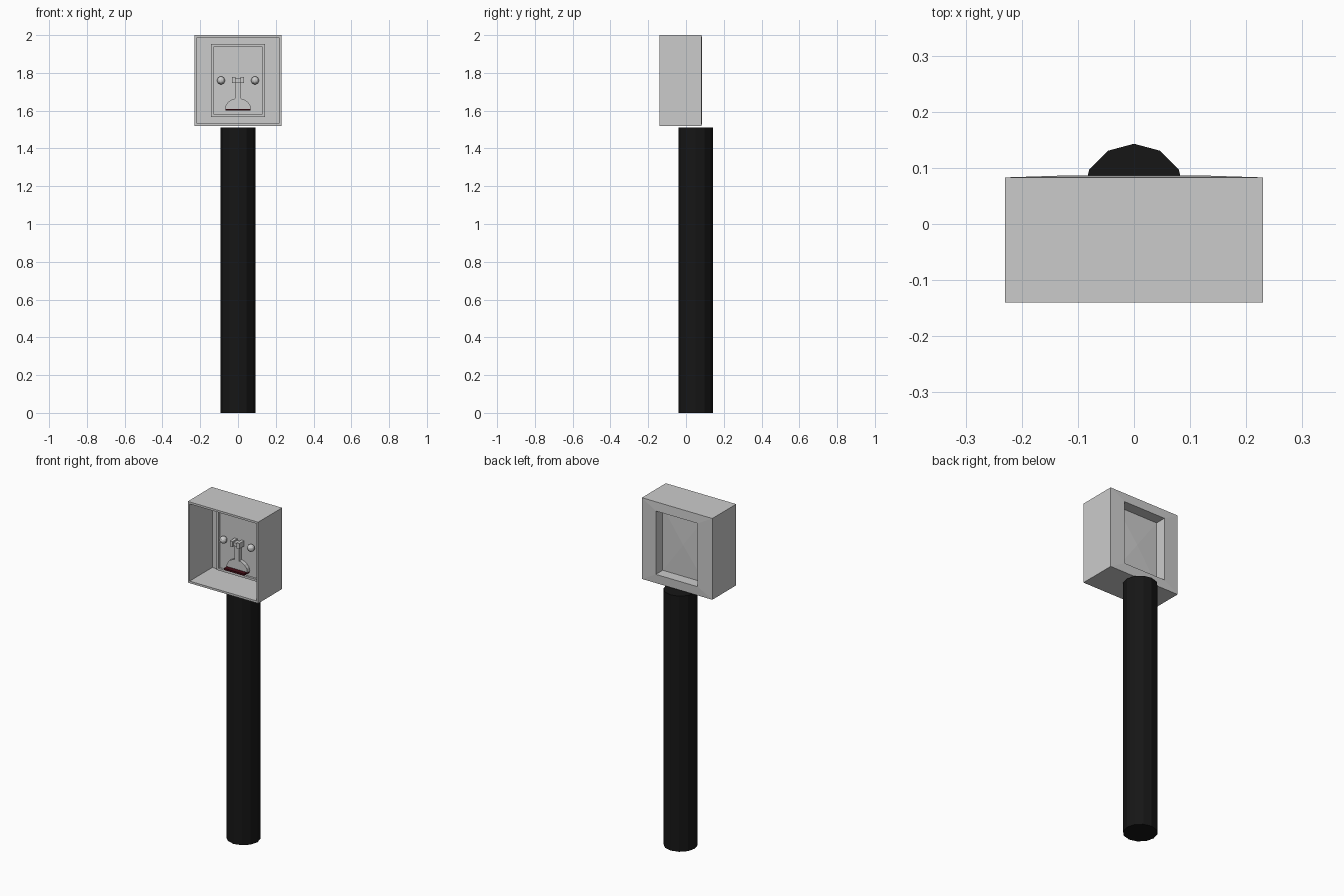
import bpy, bmesh, math
from mathutils import Matrix

if "Cube" in bpy.data.objects:
    bpy.data.objects.remove(bpy.data.objects["Cube"])


def finish(name, bm, mat=None):
    bmesh.ops.recalc_face_normals(bm, faces=bm.faces)
    me = bpy.data.meshes.new(name)
    bm.to_mesh(me)
    bm.free()
    ob = bpy.data.objects.new(name, me)
    bpy.context.collection.objects.link(ob)
    if mat:
        me.materials.append(mat)
    return ob


def material(name, col):
    m = bpy.data.materials.new(name)
    m.diffuse_color = (*col, 1)
    m.use_nodes = True
    m.node_tree.nodes["Principled BSDF"].inputs["Base Color"].default_value = m.diffuse_color
    return m


def block(name, x0, x1, y0, y1, z0, z1, mat=None):
    bm = bmesh.new()
    mx = (Matrix.Translation(((x0 + x1) / 2, (y0 + y1) / 2, (z0 + z1) / 2))
          @ Matrix.Diagonal((x1 - x0, y1 - y0, z1 - z0, 1)))
    bmesh.ops.create_cube(bm, size=1, matrix=mx)
    return finish(name, bm, mat)


black = material("black", (0.008, 0.008, 0.008))
dark_red = material("dark_red", (0.06, 0.004, 0.008))
CZ = 1.76

# Pole: 12-sided cylinder
bm = bmesh.new()
bmesh.ops.create_cone(bm, cap_ends=True, segments=12, radius1=0.092, radius2=0.092, depth=1.51,
                      matrix=Matrix.Translation((0, 0.051, 0.755)))
finish("pole", bm, black)

# Open box with a sunken back and a raised face panel: skinned rectangular loops
# each loop is half width, half height, y
loops = [(0.137, 0.187, 0.022), (0.137, 0.187, 0.086), (0.23, 0.24, 0.083),
         (0.23, 0.24, -0.14), (0.218, 0.228, -0.14), (0.218, 0.228, 0.072),
         (0.142, 0.194, 0.072), (0.142, 0.194, 0.0), (0.127, 0.181, 0.0),
         (0.127, 0.181, 0.012)]
bm = bmesh.new()
rings = [[bm.verts.new((sx * w, y, CZ + sz * h))
          for sx, sz in ((-1, -1), (1, -1), (1, 1), (-1, 1))] for w, h, y in loops]
for a, b in zip(rings, rings[1:]):
    for i in range(4):
        j = (i + 1) % 4
        bm.faces.new((a[i], a[j], b[j], b[i]))
bm.faces.new(rings[-1])
centre = bm.verts.new((0, 0.027, CZ))
for i in range(4):
    bm.faces.new((rings[0][i], rings[0][(i + 1) % 4], centre))
finish("box_head", bm)

# Eyes
for side, s in (("left", -1), ("right", 1)):
    bm = bmesh.new()
    bmesh.ops.create_uvsphere(bm, u_segments=12, v_segments=8, radius=0.021,
                              matrix=Matrix.Translation((s * 0.09, -0.008, CZ)))
    finish("eye_" + side, bm)
    block("brow_" + side, *sorted((s * 0.013, s * 0.031)), -0.032, 0.012, 1.747, 1.779)

# Nose bridge and nose
block("brow_bridge", -0.013, 0.013, -0.022, 0.012, 1.75, 1.77)
block("nose", -0.016, 0.016, -0.012, 0.012, 1.66, 1.75)

# Mouth: half disc with dark jaw plate
bm = bmesh.new()
pts = [(0.069 * math.cos(math.pi * i / 8), 1.61 + 0.056 * math.sin(math.pi * i / 8)) for i in range(9)]
f = bm.faces.new([bm.verts.new((x, 0.012, z)) for x, z in pts])
ext = bmesh.ops.extrude_face_region(bm, geom=[f])
bmesh.ops.translate(bm, vec=(0, -0.022, 0),
                    verts=[v for v in ext["geom"] if isinstance(v, bmesh.types.BMVert)])
finish("upper_lip", bm)
block("jaw", -0.066, 0.066, -0.038, 0.012, 1.6, 1.61, dark_red)
